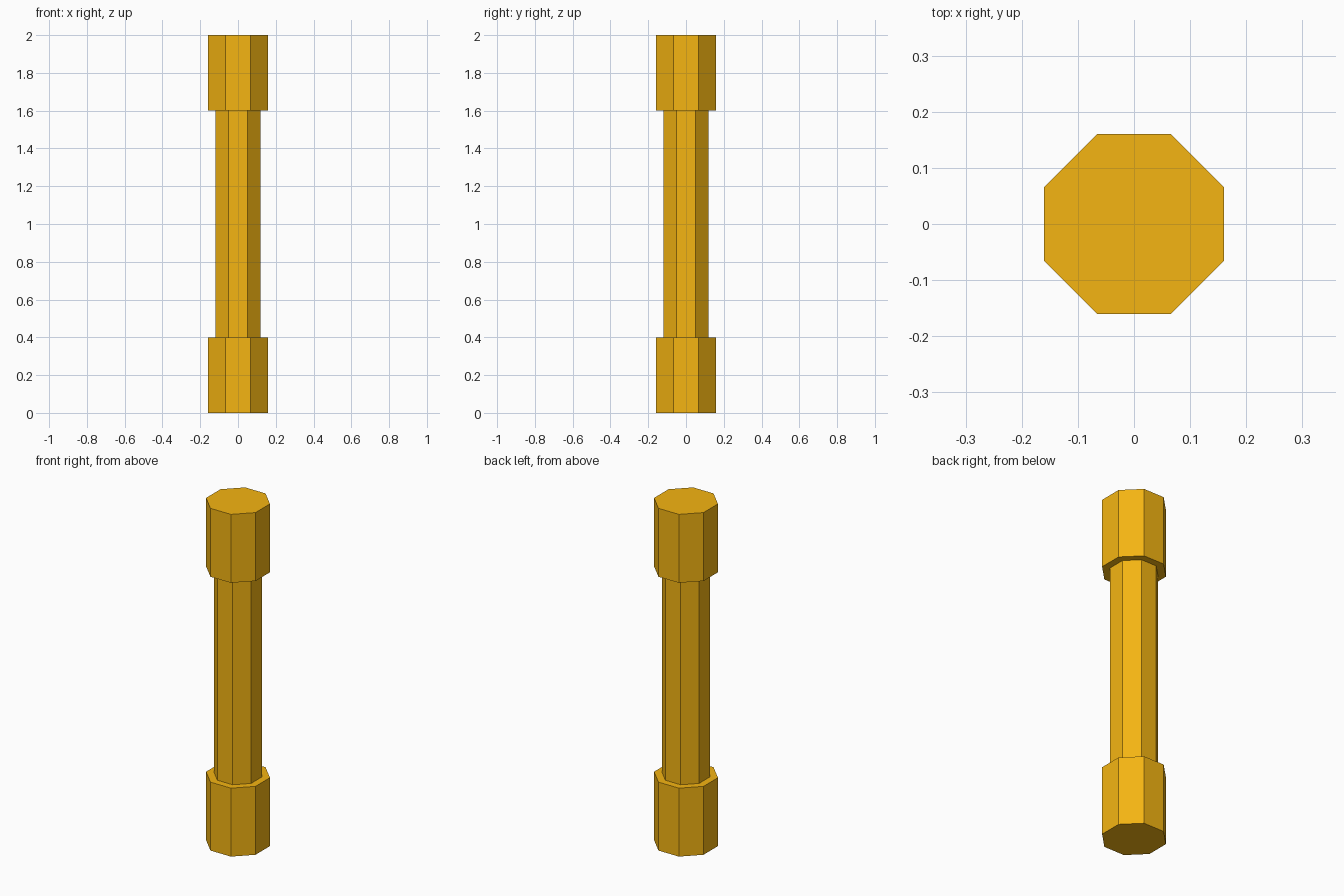
import bpy
import math

if "Cube" in bpy.data.objects:
    bpy.data.objects.remove(bpy.data.objects["Cube"])

gold = bpy.data.materials.new("gold")
gold.diffuse_color = (0.91, 0.46, 0.006, 1.0)
gold.use_nodes = True
gold.node_tree.nodes["Principled BSDF"].inputs["Base Color"].default_value = gold.diffuse_color


def octagon_bar(name, apothem, z0, z1):
    """Upright octagonal bar with flats facing the x and y axes."""
    bpy.ops.mesh.primitive_cylinder_add(
        vertices=8, radius=apothem / math.cos(math.pi / 8), depth=z1 - z0,
        location=(0, 0, (z0 + z1) / 2), rotation=(0, 0, math.pi / 8))
    bar = bpy.context.object
    bar.name = name
    bpy.ops.object.transform_apply(rotation=True)
    bar.data.materials.append(gold)
    return bar


# Thick weights at both ends, thin grip between them
octagon_bar("lower_end", 0.16, 0.0, 0.4)
octagon_bar("grip", 0.12, 0.4, 1.6)
octagon_bar("upper_end", 0.16, 1.6, 2.0)
